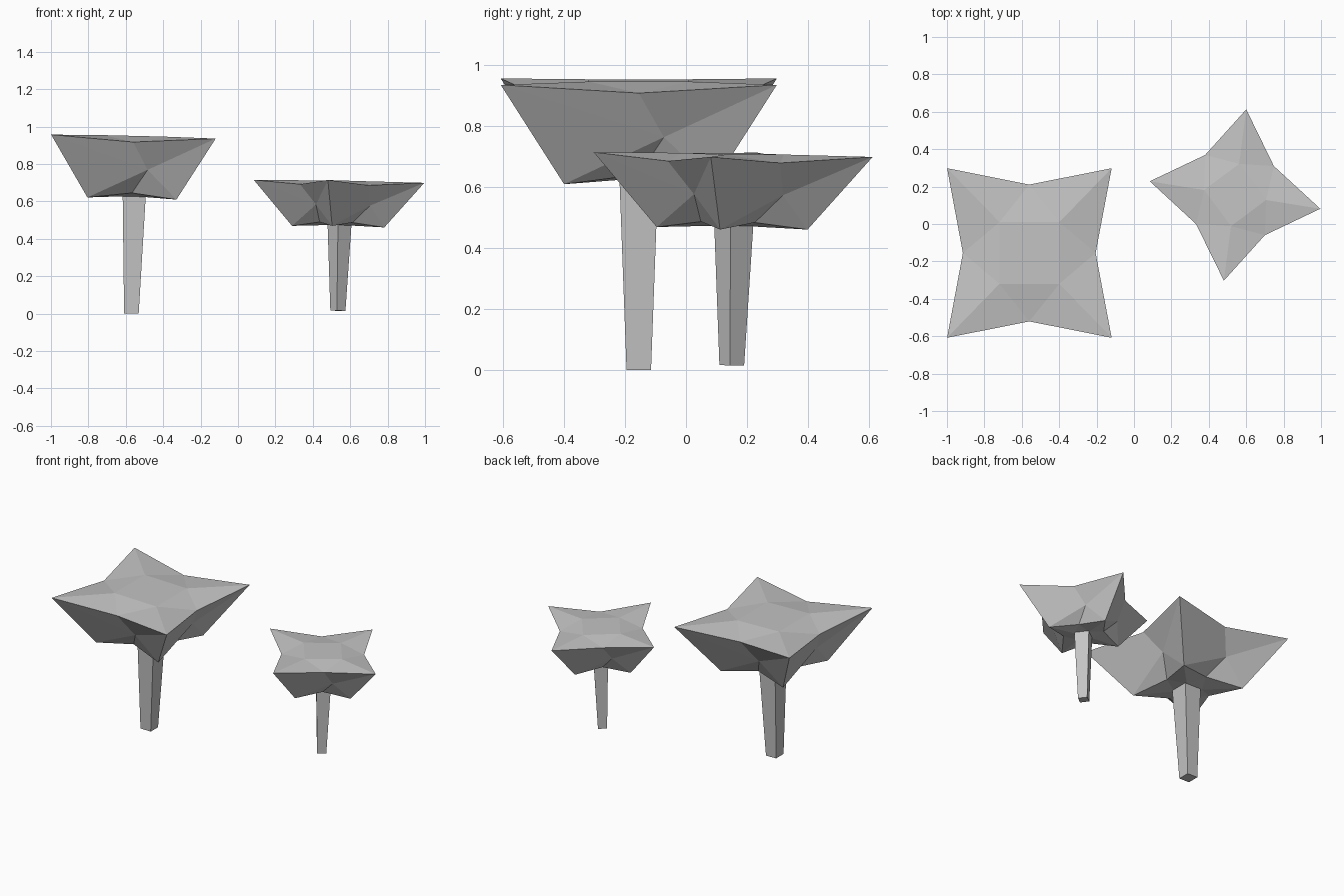
import bpy, bmesh
from math import radians
from mathutils import Matrix

cube = bpy.data.objects.get("Cube")
if cube:
    bpy.data.objects.remove(cube, do_unlink=True)

grey = bpy.data.materials.new("plain grey")
grey.use_nodes = True
colour = (0.55, 0.55, 0.55, 1)
grey.diffuse_color = colour
grey.node_tree.nodes["Principled BSDF"].inputs["Base Color"].default_value = colour


def finish(bm, name):
    bmesh.ops.remove_doubles(bm, verts=bm.verts, dist=0.0005)
    bmesh.ops.recalc_face_normals(bm, faces=bm.faces)
    mesh = bpy.data.meshes.new(name)
    bm.to_mesh(mesh)
    bm.free()
    mesh.materials.append(grey)
    return mesh


def cap_mesh():
    """Four-pointed canopy: one side wall with its top and underside, turned four times."""
    side = {
        "centre_top": (0, 0, 0.95),
        "in_l": (-0.16, -0.16, 0.95), "in_r": (0.16, -0.16, 0.95),
        "top_l": (-0.44, -0.44, 0.946), "top_m": (0, -0.355, 0.917), "top_r": (0.44, -0.44, 0.946),
        "pinch": (0.08, -0.268, 0.77),
        "low_l": (-0.238, -0.238, 0.615), "low_m": (0, -0.17, 0.645), "low_r": (0.238, -0.238, 0.615),
        "neck_l": (-0.06, -0.06, 0.625), "neck_r": (0.06, -0.06, 0.625),
        "centre_low": (0, 0, 0.625),
    }
    faces = [
        # top
        "centre_top in_l in_r", "in_l top_l top_m", "in_l top_m in_r", "in_r top_m top_r",
        # wall
        "top_l low_l pinch", "top_l pinch top_m", "top_m pinch top_r",
        "top_r pinch low_r", "low_l low_m pinch", "low_m low_r pinch",
        # underside
        "low_l neck_l low_m", "neck_l neck_r low_m", "neck_r low_r low_m",
        "centre_low neck_r neck_l",
    ]
    bm = bmesh.new()
    for turn in range(4):
        spin = Matrix.Rotation(radians(90 * turn), 3, "Z")
        verts = {}
        for key, co in side.items():
            verts[key] = bm.verts.new(co)
            verts[key].co.rotate(spin)
        for names in faces:
            bm.faces.new([verts[n] for n in names.split()])
    return finish(bm, "cap")


def stem_mesh():
    """Square post, widening towards the cap."""
    bm = bmesh.new()
    bmesh.ops.create_cube(bm, size=1)
    for v in bm.verts:
        half = 0.062 if v.co.z > 0 else 0.039
        z = 0.64 if v.co.z > 0 else 0
        v.co = (0.012 + (half if v.co.x > 0 else -half), half if v.co.y > 0 else -half, z)
    return finish(bm, "stem")


cap, stem = cap_mesh(), stem_mesh()


def place_tree(name, location, turn, size):
    for part, mesh in (("cap", cap), ("stem", stem)):
        obj = bpy.data.objects.new(f"{name}_{part}", mesh)
        obj.location = location
        obj.rotation_euler = (0, 0.024, radians(turn))
        obj.scale = (size, size * 1.03, size)
        bpy.context.collection.objects.link(obj)


place_tree("large_tree", (-0.582, -0.155, 0.001), 0, 1)
place_tree("small_tree", (0.527, 0.145, 0.016), 36.7, 0.731)
